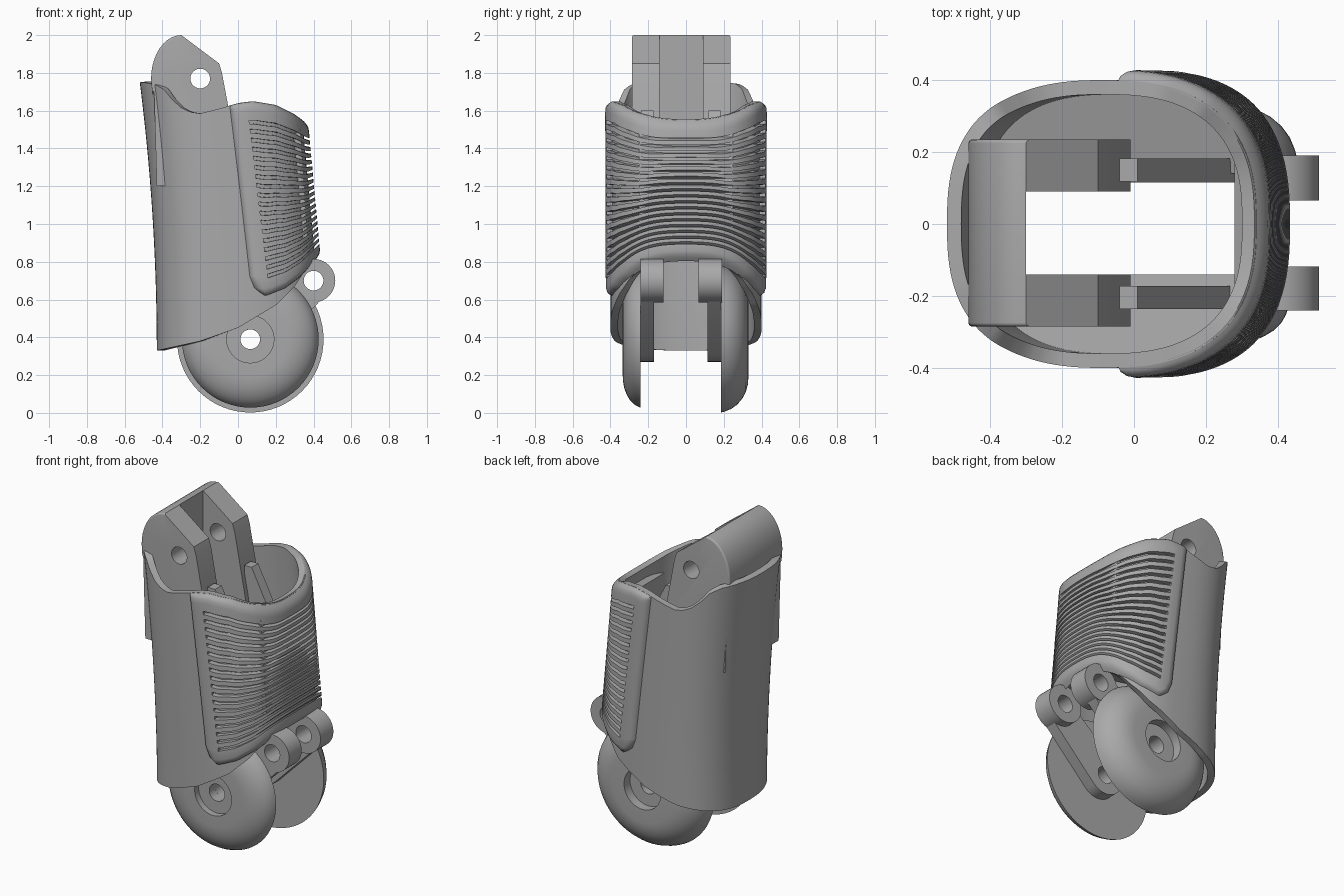
import bpy, bmesh, math
from math import sin, cos, pi
from mathutils import Vector

if "Cube" in bpy.data.objects:
    bpy.data.objects.remove(bpy.data.objects["Cube"])

grey = bpy.data.materials.new("plain grey")
grey.use_nodes = True
grey.diffuse_color = (0.4, 0.4, 0.4, 1)
grey.node_tree.nodes["Principled BSDF"].inputs["Base Color"].default_value = (0.4, 0.4, 0.4, 1)

AXLE, LUG, PIN = (0.065, 0.39), (0.4, 0.7), (-0.2, 1.77)
HOLE = 0.052


def finish(name, bm, fix_normals=True):
    if fix_normals:
        bmesh.ops.recalc_face_normals(bm, faces=bm.faces)
    mesh = bpy.data.meshes.new(name)
    bm.to_mesh(mesh)
    bm.free()
    ob = bpy.data.objects.new(name, mesh)
    bpy.context.collection.objects.link(ob)
    mesh.materials.append(grey)
    return ob


def activate(ob):
    bpy.ops.object.select_all(action='DESELECT')
    ob.select_set(True)
    bpy.context.view_layer.objects.active = ob


def smooth(ob, angle=35):
    activate(ob)
    bpy.ops.object.shade_smooth_by_angle(angle=math.radians(angle))


def prism_mesh(pts, y0, y1):
    """Extrude an outline in x, z along y."""
    bm = bmesh.new()
    face = bm.faces.new([bm.verts.new((x, y0, z)) for x, z in pts])
    new = bmesh.ops.extrude_face_region(bm, geom=[face])["geom"]
    bmesh.ops.translate(bm, vec=(0, y1 - y0, 0), verts=[v for v in new if isinstance(v, bmesh.types.BMVert)])
    bmesh.ops.recalc_face_normals(bm, faces=bm.faces)
    return bm


def arc(c, r, a0, a1, n=16):
    return [(c[0] + r * cos(a0 + (a1 - a0) * i / n), c[1] + r * sin(a0 + (a1 - a0) * i / n)) for i in range(n + 1)]


def circle(c, r, n=40):
    return arc(c, r, 0, 2 * pi, n)[:-1]


def cut(ob, pts, y0=-1, y1=1):
    tool = finish("cutter", prism_mesh(pts, y0, y1))
    tool.hide_render = True
    mod = ob.modifiers.new("cut", 'BOOLEAN')
    mod.object, mod.solver = tool, 'EXACT'
    activate(ob)
    bpy.ops.object.modifier_apply(modifier=mod.name)
    bpy.data.objects.remove(tool)


def grid(name, rows, wrap=False, loop_rows=False, fix=False):
    bm = bmesh.new()
    vs = [[bm.verts.new(p) for p in row] for row in rows]
    n, m = len(vs), len(vs[0])
    for j in range(n if loop_rows else n - 1):
        for i in range(m if wrap else m - 1):
            k, l = (i + 1) % m, (j + 1) % n
            bm.faces.new((vs[j][i], vs[j][k], vs[l][k], vs[l][i]))
    return finish(name, bm, fix)


def curve(pts, x):
    """Smoothly eased interpolation through a short list of points."""
    if x <= pts[0][0]:
        return pts[0][1]
    for (x0, z0), (x1, z1) in zip(pts, pts[1:]):
        if x <= x1:
            return z0 + (z1 - z0) * (x - x0) / (x1 - x0)
    return pts[-1][1]


# Height of the rims as functions of x
TOP = [(-.5, 1.75), (-.44, 1.74), (-.39, 1.71), (-.35, 1.66), (-.3, 1.615), (-.25, 1.592), (-.2, 1.585), (-.1, 1.61),
       (0, 1.64), (.08, 1.65), (.2, 1.63), (.3, 1.58), (.37, 1.53)]
BOTTOM = [(-.43, .33), (-.2, .38), (0, .45), (.2, .57), (.3, .67), (.4, .82)]
PAD_BOTTOM = [(.05, .63), (.15, .62), (.25, .66), (.33, .72), (.41, .81), (.44, .84)]
POWER = 2.6


def section(z):
    left = -.43 - .09 * (max(z - .33, 0) / 1.42) ** 2
    right = .345 - .092 * (z - 1.5)
    return (left + right) / 2, (right - left) / 2


def sleeve(th, t, off, bottom):
    """Point on the rounded sleeve at angle th and height fraction t."""
    z = .6 + t
    c, s = cos(th), sin(th)
    for _ in range(4):
        mid, a = section(z)
        x = mid + (a + off) * math.copysign(abs(c) ** (2 / POWER), c)
        z = curve(bottom, x) * (1 - t) + curve(TOP, x) * t
    return (x, (.4 + off) * math.copysign(abs(s) ** (2 / POWER), s), z)


# Hollow sleeve
N = 128
shell = grid("sleeve", [[sleeve(2 * pi * i / N, j / 24, 0, BOTTOM) for i in range(N)] for j in range(25)], wrap=True)
mod = shell.modifiers.new("wall", 'SOLIDIFY')
mod.thickness, mod.offset = .04, -1
activate(shell)
bpy.ops.object.modifier_apply(modifier="wall")
smooth(shell, 40)

# Ribbed grip pad wrapped round the sleeve front: (height fraction, rim offset, in a groove)
stations = [(0, -.005, 0), (.004, .012, 0), (.015, .024, 0), (.035, .03, 0)]
RIBS = 18
for i in range(RIBS):
    t0 = .09 + .84 * i / RIBS
    step = .84 / RIBS
    stations += [(t0, .03, 0), (t0 + .001, .03, 1), (t0 + step * .4, .03, 1), (t0 + step * .4 + .001, .03, 0)]
stations += [(.95, .03, 0), (.975, .028, 0), (.99, .02, 0), (.998, .008, 0), (1, -.005, 0)]


def pad_row(t, off, groove):
    mid, a = section(.72 + .85 * t)
    edge = .065 - .105 * t + .07 * max(0, 1 - t / .07) ** 2

    def angle(dx):
        return math.acos(min(1, max(.02, (edge + dx - mid) / a)) ** (POWER / 2))
    side = [(angle(0), -.005), (angle(.006), .012), (angle(.02), .024), (angle(.04), .03),
            (angle(.085), .03), (angle(.09), -.002 if groove else .03)]
    last = side[-1][0]
    inner = [(last * (1 - 2 * i / 40), side[-1][1]) for i in range(1, 40)]
    cols = side + inner + [(-th, o) for th, o in reversed(side)]
    return [sleeve(th, t, min(o, off), PAD_BOTTOM) for th, o in reversed(cols)]


pad = grid("grip_pad", [pad_row(*s) for s in stations])
smooth(pad, 40)

# Upper fork: rounded back bridge with two drilled ears
profile = [(-.3, 2.0), (-.1, 1.85), (-.085, 1.8), (-.01, 1.4), (-.01, 1.2), (-.43, 1.2), (-.455, 1.7)]
profile += [(-.46 + .16 * (1 - cos(a)), 1.77 + .23 * sin(a)) for a in [pi / 2 * i / 10 for i in range(10)]]
bm = prism_mesh(profile, -.285, .235)
rim = [e for e in bm.edges if abs(e.verts[0].co.y - e.verts[1].co.y) < 1e-4
       and all(v.co.x < -.29 and v.co.z > 1.25 for v in e.verts)]
bmesh.ops.bevel(bm, geom=rim, offset=.055, segments=5, profile=.5, affect='EDGES', clamp_overlap=True)
fork = finish("upper_fork", bm)
cut(fork, [(-.3, 1.1), (.2, 1.1), (.2, 2.2), (-.3, 2.2)], -.14, .09)
cut(fork, circle(PIN, HOLE))
smooth(fork)

# Inner front liner
smooth(finish("front_liner", prism_mesh([(.28, .92), (.37, .92), (.33, 1.5), (.28, 1.46)], -.25, .25)))


def wheel(name, y_in, y_out, r):
    d = y_out - y_in
    prof = [(HOLE, 0), (r, 0), (r * .985, .15), (r * .95, .38), (r * .89, .6), (r * .81, .78),
            (r * .72, .91), (r * .62, .98), (r * .54, 1), (.125, 1), (.125, .6), (HOLE, .6)]
    rows = [[(AXLE[0] + p * cos(2 * pi * i / 64), y_in + d * f, AXLE[1] + p * sin(2 * pi * i / 64))
             for i in range(64)] for p, f in prof]
    smooth(grid(name, rows, wrap=True, loop_rows=True, fix=True))


wheel("right_wheel", -.24, -.335, .362)
wheel("left_wheel", .185, .33, .388)

# Lower link bars, lugs, struts and floors on each side
slope = math.atan2(LUG[1] - AXLE[1], LUG[0] - AXLE[0])
bar = arc(LUG, .1, slope - pi / 2, slope + pi / 2) + arc(AXLE, .12, slope + pi / 2, slope + 3 * pi / 2)
strut = [(-.04, 1.6), (.01, 1.6), (.29, 1.05), (.29, .9), (.2, .9), (-.04, 1.2)]
for side, sign, y0, y1, lug0, lug1 in (("right", -1, -.24, -.17, -.24, -.118), ("left", 1, .115, .185, .065, .19)):
    link = finish(side + "_link_bar", prism_mesh(bar, y0, y1))
    lug = finish(side + "_lug", prism_mesh(circle(LUG, .115), lug0, lug1))
    for ob in (link, lug):
        cut(ob, circle(LUG, HOLE))
    cut(link, circle(AXLE, HOLE))
    smooth(link)
    smooth(lug)
    finish(side + "_strut", prism_mesh(strut, y0 + .003, y1 - .003))

    mid, a = section(1.2)
    start = math.asin((.14 / .38) ** (POWER / 2))
    bm = bmesh.new()
    ring = []
    for i in range(33):
        th = start + (pi - 2 * start) * i / 32
        x = mid + (a - .02) * math.copysign(abs(cos(th)) ** (2 / POWER), cos(th))
        ring.append(bm.verts.new((x, sign * .38 * sin(th) ** (2 / POWER), 1.2 - .5 * max(0, x - .1))))
    face = bm.faces.new(ring)
    moved = bmesh.ops.extrude_face_region(bm, geom=[face])["geom"]
    bmesh.ops.translate(bm, vec=Vector((0, 0, -.04)), verts=[v for v in moved if isinstance(v, bmesh.types.BMVert)])
    smooth(finish(side + "_floor", bm))
